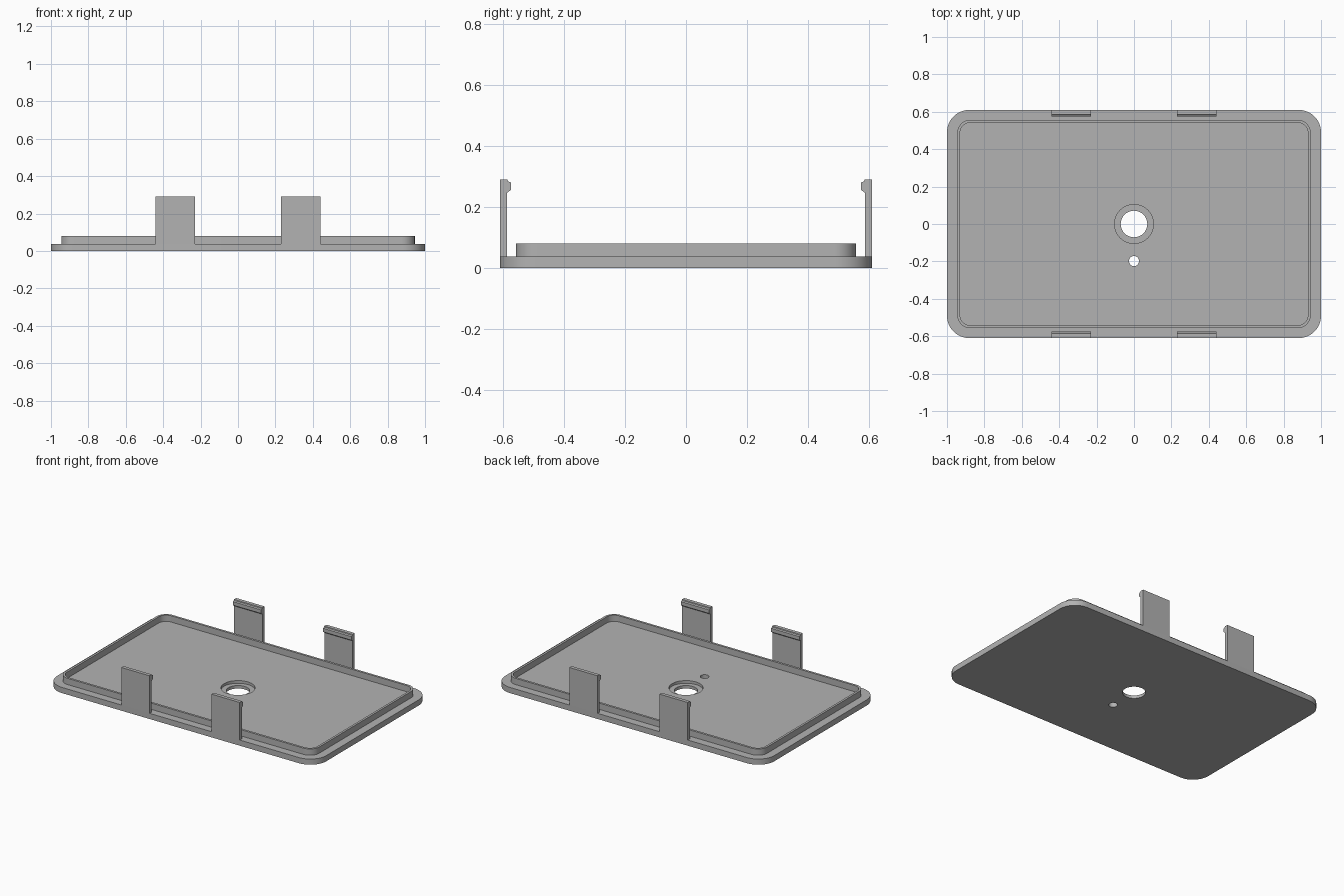
import bpy
import bmesh
from math import sin, cos, pi, radians

cube = bpy.data.objects.get("Cube")
if cube:
    bpy.data.objects.remove(cube, do_unlink=True)

grey = bpy.data.materials.new("plain grey")
grey.use_nodes = True
GREY = (0.45, 0.45, 0.45, 1)
grey.diffuse_color = GREY
grey.node_tree.nodes["Principled BSDF"].inputs["Base Color"].default_value = GREY

FLOOR = 0.038
HALF_X, HALF_Y = 1.0, 0.61


def rounded_rect(hx, hy, r, steps=12):
    """Outline of a rounded rectangle, anticlockwise."""
    pts = []
    for i, (sx, sy) in enumerate([(1, 1), (-1, 1), (-1, -1), (1, -1)]):
        for k in range(steps + 1):
            a = (i + k / steps) * pi / 2
            pts.append((sx * (hx - r) + r * cos(a), sy * (hy - r) + r * sin(a)))
    return pts


def finish(name, bm):
    bmesh.ops.recalc_face_normals(bm, faces=bm.faces)
    mesh = bpy.data.meshes.new(name)
    bm.to_mesh(mesh)
    bm.free()
    mesh.materials.append(grey)
    obj = bpy.data.objects.new(name, mesh)
    bpy.context.collection.objects.link(obj)
    return obj


def select_only(obj):
    bpy.ops.object.select_all(action='DESELECT')
    obj.select_set(True)
    bpy.context.view_layer.objects.active = obj


def smooth(obj):
    select_only(obj)
    bpy.ops.object.shade_smooth_by_angle(angle=radians(30))


def prism(name, pts, z0, z1):
    bm = bmesh.new()
    low = [bm.verts.new((x, y, z0)) for x, y in pts]
    high = [bm.verts.new((x, y, z1)) for x, y in pts]
    bm.faces.new(low)
    bm.faces.new(high)
    for i in range(len(pts)):
        j = (i + 1) % len(pts)
        bm.faces.new((low[i], low[j], high[j], high[i]))
    return finish(name, bm)


def drill(obj, y, radius, z0):
    """Cut a round hole upwards from z0 through the top."""
    pts = [(radius * cos(i * pi / 24), y + radius * sin(i * pi / 24)) for i in range(48)]
    cutter = prism("hole_cutter", pts, z0, 0.2)
    cutter.hide_render = True
    mod = obj.modifiers.new("hole", 'BOOLEAN')
    mod.operation = 'DIFFERENCE'
    mod.solver = 'EXACT'
    mod.object = cutter
    select_only(obj)
    bpy.ops.object.modifier_apply(modifier=mod.name)
    bpy.data.objects.remove(cutter, do_unlink=True)


# Base plate with a counterbored centre hole and a small pin hole
plate = prism("base_plate", rounded_rect(HALF_X, HALF_Y, 0.12), 0, FLOOR)
drill(plate, 0, 0.104, 0.02)
drill(plate, 0, 0.071, -0.1)
drill(plate, -0.198, 0.027, -0.1)
smooth(plate)

# Raised locating rim: four matching outlines joined into a ring
bm = bmesh.new()
outer = rounded_rect(0.945, 0.557, 0.07)
inner = rounded_rect(0.93, 0.542, 0.055)
loops = [[bm.verts.new((x, y, z)) for x, y in pts]
         for pts, z in [(outer, FLOOR), (outer, 0.08), (inner, 0.08), (inner, FLOOR)]]
count = len(outer)
for a, b in zip(loops, loops[1:] + loops[:1]):
    for i in range(count):
        j = (i + 1) % count
        bm.faces.new((a[i], a[j], b[j], b[i]))
smooth(finish("locating_rim", bm))

# Snap clips: a side profile (depth inward, height) extruded along x
CLIP = [(0, FLOOR), (0, 0.29), (0.024, 0.29), (0.026, 0.284), (0.036, 0.28),
        (0.036, 0.256), (0.023, 0.246), (0.023, FLOOR)]
for side, sy in (("front", -1), ("back", 1)):
    for hand, sx in (("right", -1), ("left", 1)):
        bm = bmesh.new()
        ends = [[bm.verts.new((sx * x, sy * (HALF_Y - d), z)) for d, z in CLIP]
                for x in (0.23, 0.44)]
        for end in ends:
            bm.faces.new(end)
        for i in range(len(CLIP)):
            j = (i + 1) % len(CLIP)
            bm.faces.new((ends[0][i], ends[0][j], ends[1][j], ends[1][i]))
        finish(f"{side}_{hand}_clip", bm)
